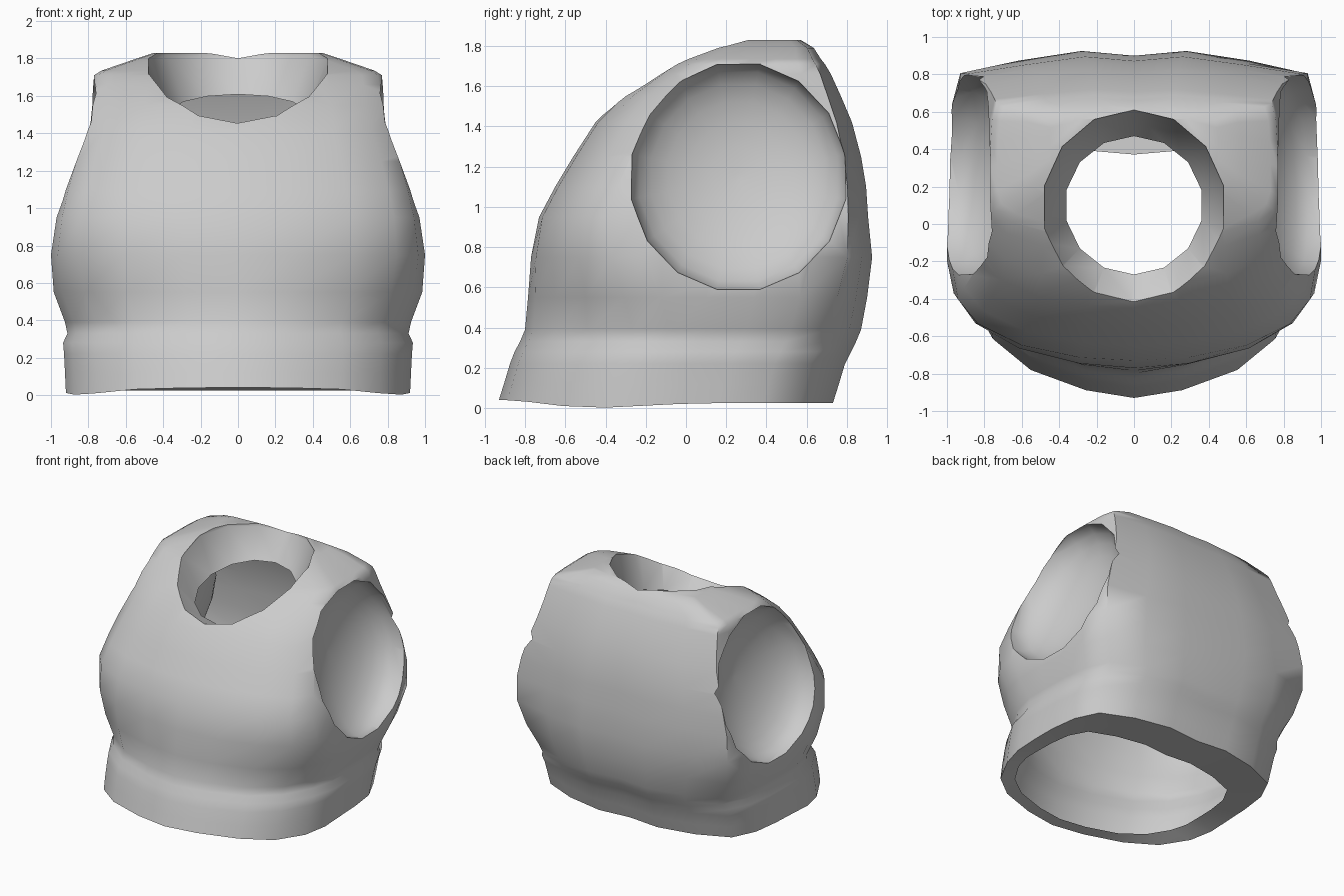
import bpy, bmesh, math

if "Cube" in bpy.data.objects:
    bpy.data.objects.remove(bpy.data.objects["Cube"])

# Half cross-sections: (fraction of half width, fraction from front to back)
LOWER = [(0, 0), (.28, .025), (.6, .09), (.82, .19), (.95, .32), (1, .43),
         (1, .54), (.995, .66), (.965, .79), (.87, .9), (.6, .965), (.28, 1), (0, .985)]
UPPER = [(0, 0), (.3, .01), (.62, .05), (.86, .12), (.97, .2), (1, .3),
         (1, .5), (.995, .68), (.985, .83), (.955, .94), (.62, .972), (.28, 1), (0, .985)]
# Body rings: height, half width, front y, back y
RINGS = [(.02, .92, -.93, .73), (.12, .925, -.905, .76), (.22, .93, -.875, .79),
         (.28, .935, -.852, .82), (.33, .912, -.825, .845), (.39, .925, -.80, .87),
         (.55, .985, -.785, .9), (.75, 1, -.77, .925), (.95, .97, -.73, .905),
         (1.1, .935, -.65, .895), (1.25, .89, -.56, .87), (1.42, .83, -.45, .825),
         (1.55, .8, -.32, .77), (1.66, .78, -.16, .72), (1.71, .77, -.08, .69),
         (1.735, .73, -.03, .67), (1.79, .57, .1, .635), (1.83, .45, .25, .57)]


def section(w, yf, yb, z):
    k = min(1, max(0, (z - .4) / .5))
    half = [(w * (a + (c - a) * k), yf + (yb - yf) * (b + (d - b) * k))
            for (a, b), (c, d) in zip(LOWER, UPPER)]
    return half + [(-x, y) for x, y in half[-2:0:-1]]


def loft(name, rings):
    bm = bmesh.new()
    loops = [[bm.verts.new(p) for p in r] for r in rings]
    n = len(loops[0])
    for a, b in zip(loops, loops[1:]):
        for i in range(n):
            j = (i + 1) % n
            bm.faces.new((a[i], a[j], b[j], b[i]))
    bm.faces.new(loops[0][::-1])
    bm.faces.new(loops[-1])
    bmesh.ops.recalc_face_normals(bm, faces=bm.faces)
    me = bpy.data.meshes.new(name)
    bm.to_mesh(me)
    bm.free()
    ob = bpy.data.objects.new(name, me)
    bpy.context.collection.objects.link(ob)
    return ob


# Torso solid, with a wavy hem and an inward-turned bottom lip
def hem(y):
    return .02 + .02 * math.cos((y + .93) * math.pi / .48) if y < -.45 else min(.025, (y + .45) * .05)


rings = [[(x, y, .05) for x, y in section(.76, -.84, .39, 0)]]
for k, (z, w, yf, yb) in enumerate(RINGS):
    rings.append([(x, y, hem(y) if k == 0 else z) for x, y in section(w, yf, yb, z)])
vest = loft("vest", rings)


# Neck cutter: a tilted funnel
def neck_plane(y):
    return 1.505 + .28 * (y - .1)


def oval(rx, ry, cy, height, n=14):
    pts = []
    for i in range(n):
        t = 2 * math.pi * (i + .5) / n
        x, y = rx * math.cos(t), cy + ry * math.sin(t)
        pts.append((x, y, height(y, math.sin(t))))
    return pts


cutters = [loft("neck_cutter", [
    oval(.37, .37, .1, lambda y, s: neck_plane(y)),
    oval(.49, .52, .09, lambda y, s: 1.76 + .17 * s - .13 * s * s),
    oval(.50, .53, .09, lambda y, s: 2.2)])]


# Arm cutters: rounded bowls whose rims lean with the body side
def arm_ring(side, scale, depth, n=16):
    pts = []
    for i in range(n):
        t = 2 * math.pi * (i + .5) / n
        c, s = math.cos(t) * scale, math.sin(t) * scale
        pts.append((side * (.88 - .1 * s - .03 * c - depth), .26 + .545 * c, 1.15 + .575 * s))
    return pts


for side in (-1, 1):
    bowl = [arm_ring(side, 1.03, -.4), arm_ring(side, 1, -.04)]
    for a in range(10, 90, 13):
        bowl.append(arm_ring(side, math.cos(math.radians(a)), .28 * math.sin(math.radians(a))))
    cutters.append(loft("arm_cutter", bowl))

bpy.context.view_layer.objects.active = vest
vest.select_set(True)
for c in cutters:
    m = vest.modifiers.new("cut", 'BOOLEAN')
    m.operation, m.solver, m.object = 'DIFFERENCE', 'EXACT', c
    bpy.ops.object.modifier_apply(modifier=m.name)
for c in cutters:
    bpy.data.objects.remove(c)

# Open the neck and waist, leaving a hollow shell
bm = bmesh.new()
bm.from_mesh(vest.data)
bmesh.ops.remove_doubles(bm, verts=bm.verts, dist=.004)
holes = [f for f in bm.faces
         if all(abs(v.co.z - .05) < .003 for v in f.verts)
         or all(abs(v.co.z - neck_plane(v.co.y)) < .003 and abs(v.co.x) < .4 for v in f.verts)]
bmesh.ops.delete(bm, geom=holes, context='FACES')
bm.to_mesh(vest.data)
bm.free()
bpy.ops.object.shade_smooth_by_angle(angle=math.radians(62))
